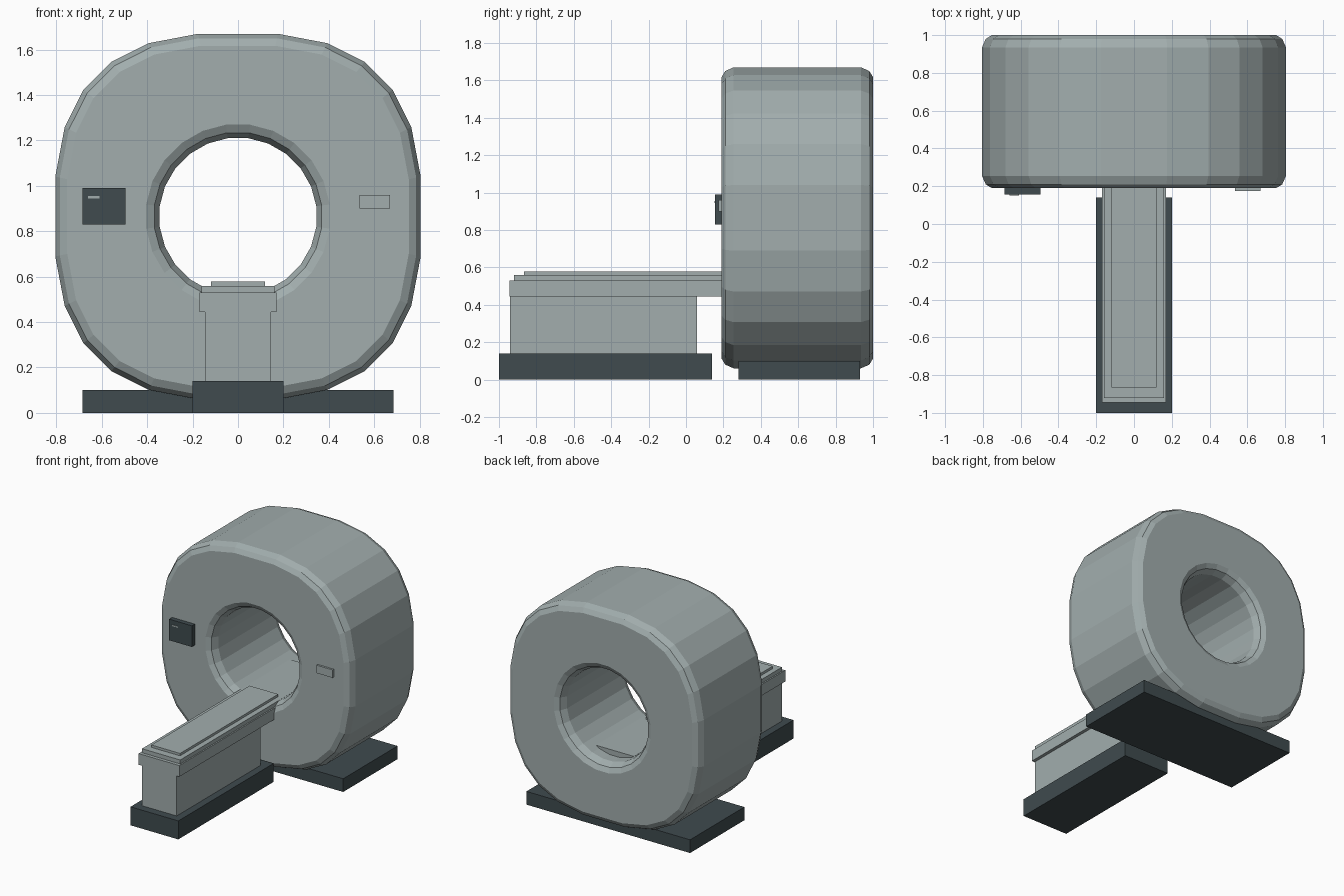
import bpy, bmesh
from math import sin, cos, radians, copysign

cube = bpy.data.objects.get("Cube")
if cube:
    bpy.data.objects.remove(cube, do_unlink=True)


def material(name, rgb):
    m = bpy.data.materials.new(name)
    m.use_nodes = True
    colour = (*rgb, 1)
    m.diffuse_color = colour
    m.node_tree.nodes["Principled BSDF"].inputs["Base Color"].default_value = colour
    return m


shell_grey = material("shell_grey", (0.36, 0.42, 0.42))
dark_slate = material("dark_slate", (0.05, 0.07, 0.077))


def finish(name, bm, mat):
    bmesh.ops.recalc_face_normals(bm, faces=bm.faces[:])
    mesh = bpy.data.meshes.new(name)
    bm.to_mesh(mesh)
    bm.free()
    mesh.materials.append(mat)
    obj = bpy.data.objects.new(name, mesh)
    bpy.context.collection.objects.link(obj)
    return obj


def box(name, x, y, z, mat):
    """Box spanning the given (low, high) ranges."""
    bm = bmesh.new()
    bmesh.ops.create_cube(bm, size=1)
    for v in bm.verts:
        v.co = [(lo + hi) / 2 + c * (hi - lo) for c, (lo, hi) in zip(v.co, (x, y, z))]
    return finish(name, bm, mat)


# Gantry: a rounded-square drum with a round flared bore
SIDES, CENTRE_Z, MIDDLE_Y = 24, 0.865, 0.595


def power(value, exponent):
    return copysign(abs(value) ** exponent, value)


def ring(bm, y, radius, exponent):
    verts = []
    for i in range(SIDES):
        a = radians(360 * (i + 0.5) / SIDES)
        verts.append(bm.verts.new((radius * power(cos(a), exponent), y,
                                   CENTRE_Z + radius * power(sin(a), exponent))))
    return verts


outer = [(0.255, 0.81), (0.21, 0.79), (0.19, 0.757)]
inner = [(0.19, 0.408), (0.21, 0.372), (0.26, 0.348)]
front = [(y, r, 0.75) for y, r in outer] + [(y, r, 1) for y, r in inner]
back = [(2 * MIDDLE_Y - y, r, e) for y, r, e in reversed(front)]

bm = bmesh.new()
rings = [ring(bm, *section) for section in front + back]
for k, a in enumerate(rings):
    b = rings[(k + 1) % len(rings)]
    for i in range(SIDES):
        j = (i + 1) % SIDES
        bm.faces.new((a[i], a[j], b[j], b[i]))
finish("gantry_housing", bm, shell_grey)

# Gantry floor plinth and front controls
box("gantry_plinth", (-0.685, 0.685), (0.28, 0.93), (0, 0.1), dark_slate)
box("control_screen", (-0.685, -0.495), (0.155, 0.2), (0.83, 0.99), dark_slate)
box("screen_readout", (-0.66, -0.61), (0.152, 0.156), (0.945, 0.955), shell_grey)
box("control_plate", (0.535, 0.67), (0.175, 0.2), (0.9, 0.96), shell_grey)

# Patient table, from the floor up
box("table_plinth", (-0.2, 0.2), (-1, 0.14), (0, 0.14), dark_slate)
box("table_pedestal", (-0.145, 0.145), (-0.94, 0.06), (0.14, 0.45), shell_grey)
box("table_frame", (-0.17, 0.17), (-0.945, 0.85), (0.445, 0.53), shell_grey)
box("table_deck", (-0.16, 0.16), (-0.92, 0.85), (0.53, 0.56), shell_grey)
box("table_pad", (-0.12, 0.12), (-0.865, 0.31), (0.56, 0.578), shell_grey)
